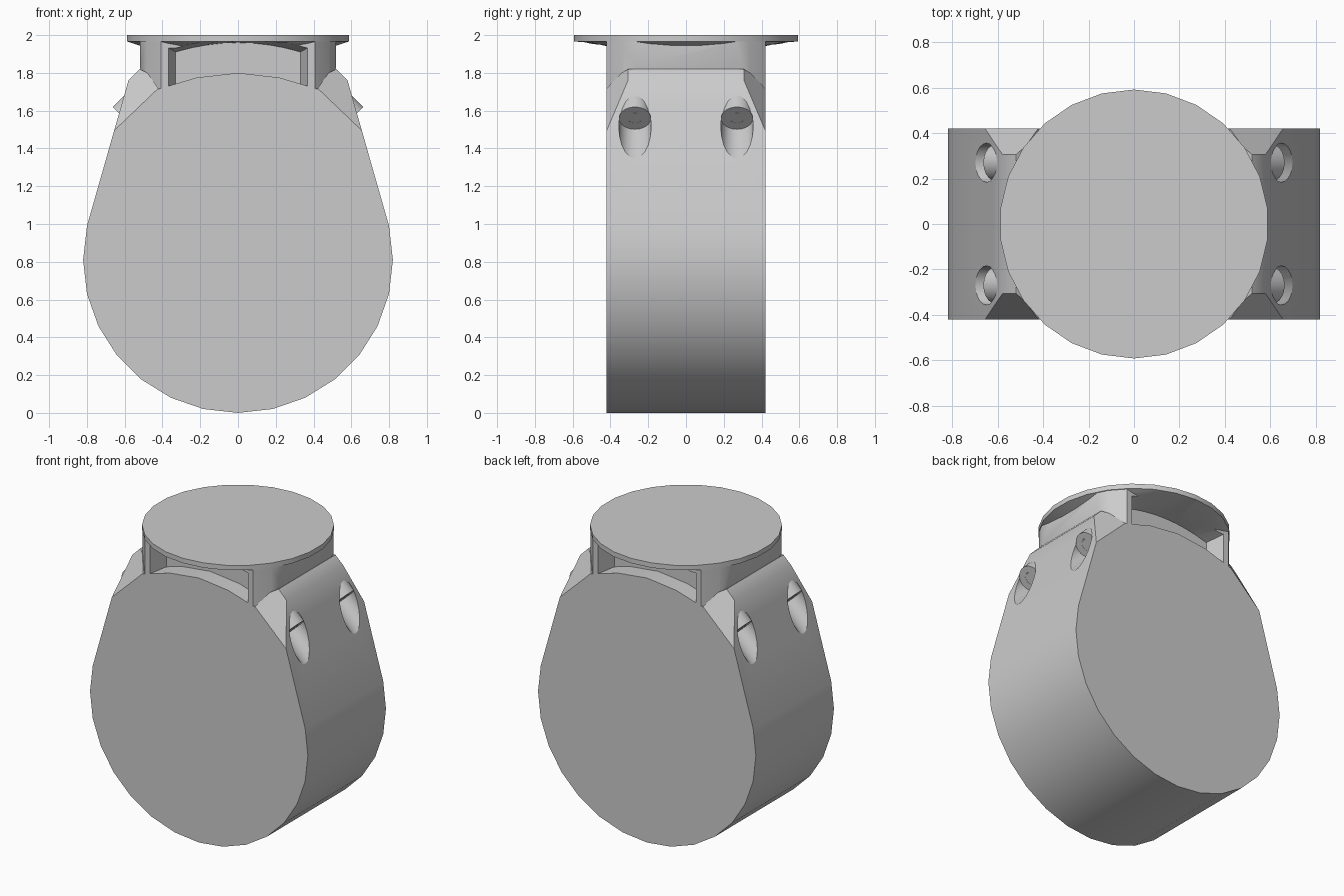
import bpy, bmesh, math
from mathutils import Vector, Matrix

if "Cube" in bpy.data.objects:
    bpy.data.objects.remove(bpy.data.objects["Cube"])


def make(name, bm):
    bmesh.ops.recalc_face_normals(bm, faces=bm.faces)
    me = bpy.data.meshes.new(name)
    bm.to_mesh(me)
    bm.free()
    ob = bpy.data.objects.new(name, me)
    bpy.context.collection.objects.link(ob)
    return ob


def loft(name, rings):
    """Capped skin through rings of equal point count."""
    bm = bmesh.new()
    vs = [[bm.verts.new(p) for p in r] for r in rings]
    n = len(vs[0])
    for a, b in zip(vs, vs[1:]):
        for i in range(n):
            bm.faces.new((a[i], a[(i + 1) % n], b[(i + 1) % n], b[i]))
    bm.faces.new(vs[0])
    bm.faces.new(vs[-1])
    return make(name, bm)


def extrude_y(name, prof, y):
    return loft(name, [[(x, s * y, z) for x, z in prof] for s in (-1, 1)])


def lathe(name, prof, n=26):
    ring = lambda r, z: [(r * math.sin(2 * math.pi * i / n), r * math.cos(2 * math.pi * i / n), z)
                         for i in range(n)]
    return loft(name, [ring(r, z) for r, z in prof])


def rod(name, start, direction, length, radius, n=20):
    """Straight rod from a start point along a direction."""
    d = Vector(direction).normalized()
    bm = bmesh.new()
    m = Matrix.Translation(Vector(start) + d * length / 2) @ d.to_track_quat('Z', 'Y').to_matrix().to_4x4()
    bmesh.ops.create_cone(bm, cap_ends=True, segments=n, radius1=radius, radius2=radius,
                          depth=length, matrix=m)
    return make(name, bm)


def boolean(ob, other, op):
    mod = ob.modifiers.new("cut", 'BOOLEAN')
    mod.operation, mod.object, mod.solver = op, other, 'EXACT'
    bpy.context.view_layer.objects.active = ob
    bpy.ops.object.modifier_apply(modifier=mod.name)
    bpy.data.objects.remove(other)


def mirrored(half):
    return half + [(-x, z) for x, z in reversed(half) if x > 1e-6]


def smooth(ob, angle=30):
    bpy.ops.object.select_all(action='DESELECT')
    ob.select_set(True)
    bpy.context.view_layer.objects.active = ob
    bpy.ops.object.shade_smooth_by_angle(angle=math.radians(angle))


# Housing body: round drum with straight shoulders and a shallow crown
half = [(0.82 * math.sin(i * math.pi / 14), 0.81 - 0.81 * math.cos(i * math.pi / 14)) for i in range(9)]
half += [(0.62, 1.62), (0.58, 1.76), (0.52, 1.82), (0.48, 1.80), (0.42, 1.715), (0.22, 1.775), (0, 1.80)]
body = extrude_y("housing_body", mirrored(half), 0.42)

# Sloped chamfers on the four shoulder corners
bm = bmesh.new()
bm.from_mesh(body.data)
for sx in (-1, 1):
    for sy in (-1, 1):
        a, b, c = (Vector((sx * x, sy * y, z)) for x, y, z in
                   ((0.42, 0.42, 1.72), (0.53, 0.30, 1.82), (0.65, 0.42, 1.50)))
        nrm = (b - a).cross(c - a)
        if nrm.dot(Vector((sx, sy, 1))) < 0:
            nrm = -nrm
        cut = bmesh.ops.bisect_plane(bm, geom=bm.verts[:] + bm.edges[:] + bm.faces[:],
                                     plane_co=a, plane_no=nrm, clear_outer=True)
        edges = [e for e in cut['geom_cut'] if isinstance(e, bmesh.types.BMEdge)]
        bmesh.ops.holes_fill(bm, edges=[e for e in edges if e.is_boundary], sides=0)
bmesh.ops.recalc_face_normals(bm, faces=bm.faces)
bm.to_mesh(body.data)
bm.free()

# Slanted screw recesses in the shoulders with socket-head screws
for sx in (-1, 1):
    for sy in (-1, 1):
        out = Vector((sx, 0, -1)).normalized()
        face = Vector((sx * 0.604, sy * 0.27, 1.562))
        boolean(body, rod("recess", face, out, 0.4, 0.086), 'DIFFERENCE')
        screw = rod("screw_head", face + out * 0.001, -out, 0.12, 0.083)
        boolean(screw, rod("socket", face + out * 0.02, -out, 0.09, 0.043, 6), 'DIFFERENCE')
        smooth(screw)
smooth(body)

# Neck block, rounded to the flange radius
neck = extrude_y("mounting_neck", mirrored([(0, 1.75), (0.36, 1.72), (0.41, 1.71), (0.49, 1.76),
                                            (0.52, 1.83), (0.52, 1.985), (0, 1.985)]), 0.42)
boolean(neck, lathe("neck_round", [(0.588, 1.6), (0.588, 2.1)]), 'INTERSECT')

# Flange disc with conical underside
flange = lathe("flange", [(0.40, 1.903), (0.592, 1.967), (0.592, 2.0)])
boolean(neck, flange, 'UNION')

# Arched, drafted slots at front and back of the neck
for s in (-1, 1):
    def slot(w, top, y):
        xs = [w * (i / 4 - 1) for i in range(9)]
        arch = [(x, s * y, top - 0.45 * x * x) for x in xs]
        return arch + [(x, s * y, 1.69) for x in reversed(xs)]
    outer = [(x * 0.435, s * 0.63, 1.968) for x in [i / 4 - 1 for i in range(9)]]
    outer += [(p[0], s * 0.63, 1.69) for p in slot(0.435, 1.968, 0.63)[9:]]
    boolean(neck, loft("slot", [slot(0.33, 1.96, 0.30), outer]), 'DIFFERENCE')
smooth(neck)
